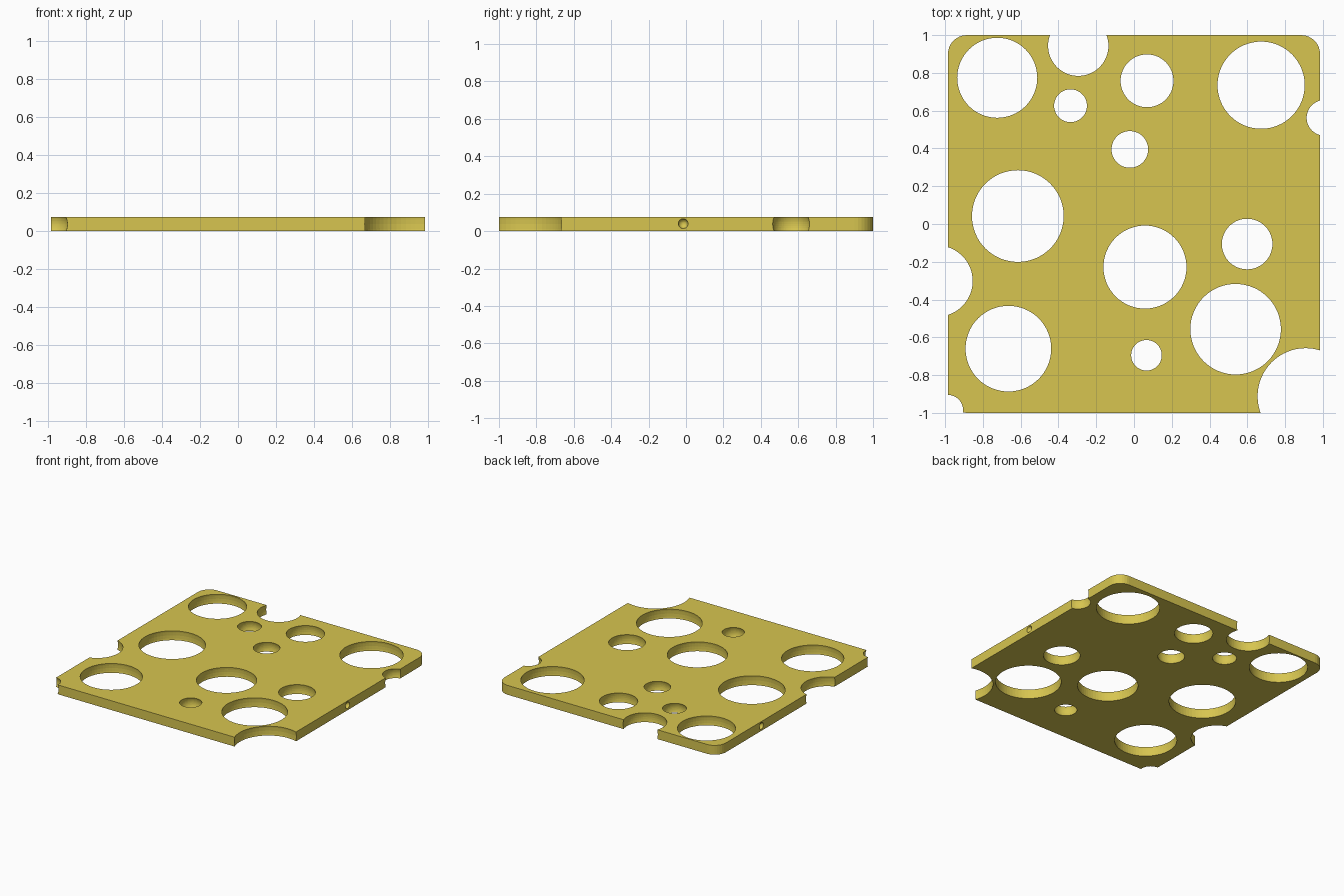
import bpy, bmesh
from math import sin, cos, pi, sqrt, radians
from mathutils import Matrix

if "Cube" in bpy.data.objects:
    bpy.data.objects.remove(bpy.data.objects["Cube"])

HX, HY, T, CORNER = 0.985, 1.0, 0.075, 0.1

# Holes: x, y, opening radius on the top face
HOLES = [
    (-0.724, 0.774, 0.212), (-0.295, 0.944, 0.16), (0.069, 0.758, 0.14),
    (-0.336, 0.626, 0.087), (-0.022, 0.395, 0.097), (0.673, 0.735, 0.231),
    (1.008, 0.562, 0.094), (-0.615, 0.042, 0.243), (-1.042, -0.302, 0.188),
    (0.058, -0.228, 0.22), (0.599, -0.106, 0.134), (0.538, -0.557, 0.24),
    (-0.665, -0.66, 0.227), (0.066, -0.695, 0.081), (0.909, -0.912, 0.255),
    (-0.985, -0.985, 0.08),
]
# Tiny dimples in the side faces: x, y, z, sphere radius
DIMPLES = [(0.985, -0.015, 0.04, 0.026), (-0.985, 0.45, 0.04, 0.026)]


def make_object(name, bm):
    mesh = bpy.data.meshes.new(name)
    bm.to_mesh(mesh)
    bm.free()
    obj = bpy.data.objects.new(name, mesh)
    bpy.context.collection.objects.link(obj)
    return obj


# Slab with rounded corners
bm = bmesh.new()
verts = []
for i, (sx, sy) in enumerate([(1, 1), (-1, 1), (-1, -1), (1, -1)]):
    for k in range(9):
        a = i * pi / 2 + k * pi / 16
        verts.append(bm.verts.new((sx * (HX - CORNER) + CORNER * cos(a),
                                   sy * (HY - CORNER) + CORNER * sin(a), 0)))
base = bm.faces.new(verts)
ext = bmesh.ops.extrude_face_region(bm, geom=[base])
bmesh.ops.translate(bm, vec=(0, 0, T),
                    verts=[v for v in ext["geom"] if isinstance(v, bmesh.types.BMVert)])
bmesh.ops.recalc_face_normals(bm, faces=bm.faces)
cheese = make_object("cheese_slice", bm)

# Spherical bubbles that cut the holes
bm = bmesh.new()
bubbles = [(x, y, T / 2, sqrt(r * r + T * T / 4)) for x, y, r in HOLES] + DIMPLES
for x, y, z, r in bubbles:
    bmesh.ops.create_uvsphere(bm, u_segments=64, v_segments=32, radius=r,
                              matrix=Matrix.Translation((x, y, z)))
cutter = make_object("hole_cutter", bm)
cutter.hide_render = True

bpy.context.view_layer.objects.active = cheese
cheese.select_set(True)
mod = cheese.modifiers.new("holes", 'BOOLEAN')
mod.operation = 'DIFFERENCE'
mod.solver = 'EXACT'
mod.object = cutter
bpy.ops.object.modifier_apply(modifier=mod.name)
bpy.data.objects.remove(cutter, do_unlink=True)

# Cheese colour
mat = bpy.data.materials.new("cheese_yellow")
mat.diffuse_color = (0.68, 0.56, 0.08, 1)
mat.use_nodes = True
mat.node_tree.nodes["Principled BSDF"].inputs["Base Color"].default_value = mat.diffuse_color
cheese.data.materials.clear()
cheese.data.materials.append(mat)
for p in cheese.data.polygons:
    p.material_index = 0
